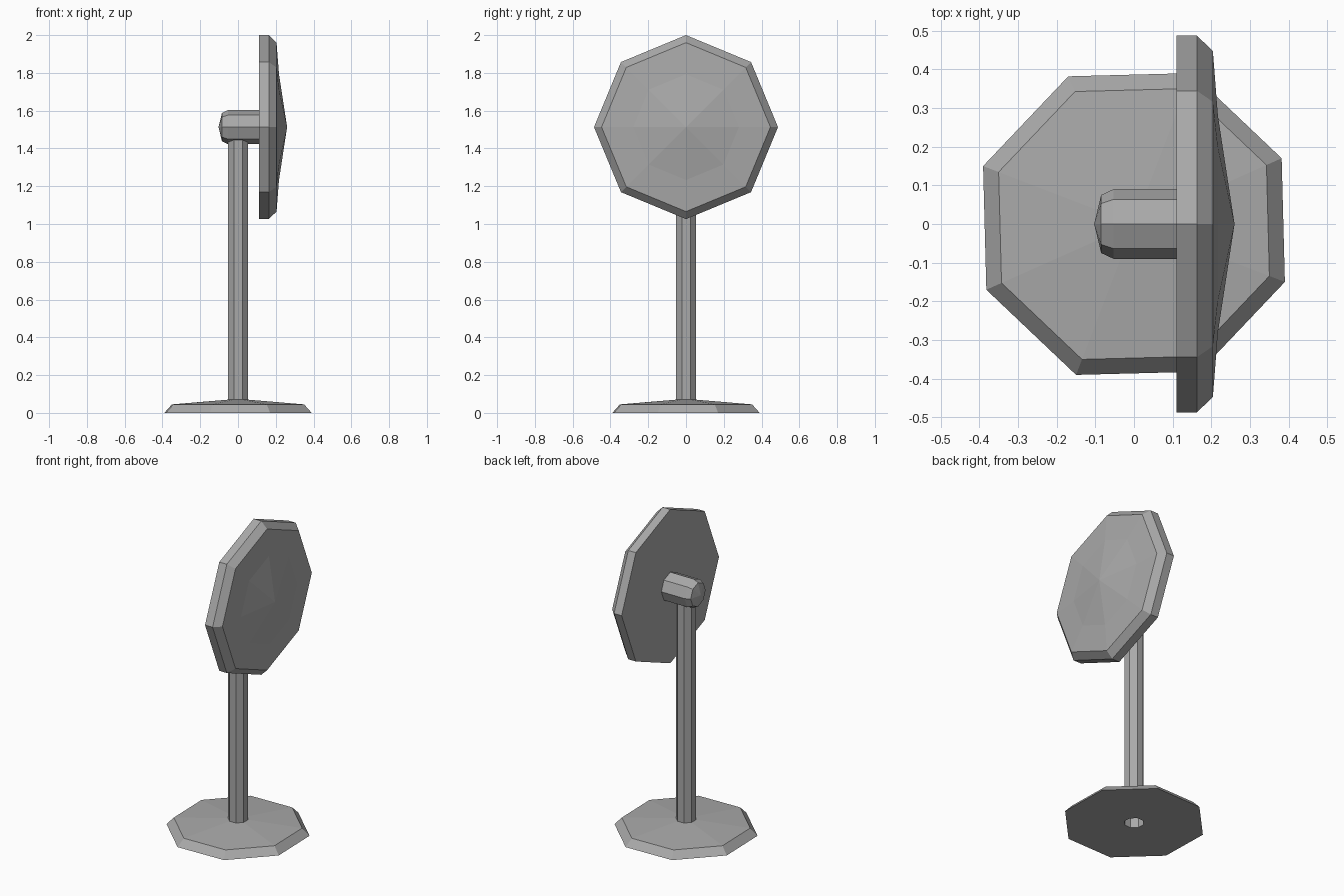
import bpy
import bmesh
from math import cos, sin, radians, tau
from mathutils import Matrix

cube = bpy.data.objects.get("Cube")
if cube:
    bpy.data.objects.remove(cube, do_unlink=True)

SIDES = 8
grey = bpy.data.materials.new("mid grey")
grey.use_nodes = True
colour = (0.4, 0.4, 0.4, 1)
grey.diffuse_color = colour
grey.node_tree.nodes["Principled BSDF"].inputs["Base Color"].default_value = colour


def lathe(name, profile, turn=0.0, matrix=Matrix()):
    """Revolve (radius, height) points into a flat-faced eight-sided part."""
    bm = bmesh.new()
    rings = []
    for r, h in profile:
        if r == 0:
            rings.append([bm.verts.new((0, 0, h))] * SIDES)
        else:
            angles = [turn + tau * i / SIDES for i in range(SIDES)]
            rings.append([bm.verts.new((r * cos(a), r * sin(a), h)) for a in angles])
    for low, high in zip(rings, rings[1:]):
        for i in range(SIDES):
            j = (i + 1) % SIDES
            corners = dict.fromkeys((low[i], low[j], high[j], high[i]))
            bm.faces.new(list(corners))
    bm.transform(matrix)
    bm.normal_update()
    mesh = bpy.data.meshes.new(name)
    bm.to_mesh(mesh)
    bm.free()
    mesh.materials.append(grey)
    obj = bpy.data.objects.new(name, mesh)
    bpy.context.collection.objects.link(obj)
    return obj


# Foot plate with a bevelled rim and an open centre underneath
turn = radians(24)
lathe("base", [(0.058, 0), (0.418, 0), (0.375, 0.045), (0.058, 0.07)], turn)

# Hollow upright
lathe("pole", [(0.058, 0), (0.058, 1.46)], turn)

# Head parts are turned about the sideways axis
sideways = Matrix.Translation((0, 0, 1.513)) @ Matrix.Rotation(radians(90), 4, "Y")

# Hub with a rounded outer end
lathe("hub", [(0, -0.103), (0.075, -0.085), (0.09, -0.053), (0.09, 0.11)],
      matrix=sideways)

# Disc with a bevelled rim and a shallow pointed face
lathe("disc", [(0, 0.11), (0.487, 0.11), (0.487, 0.163), (0.447, 0.204),
               (0.28, 0.217), (0, 0.26)], matrix=sideways)
